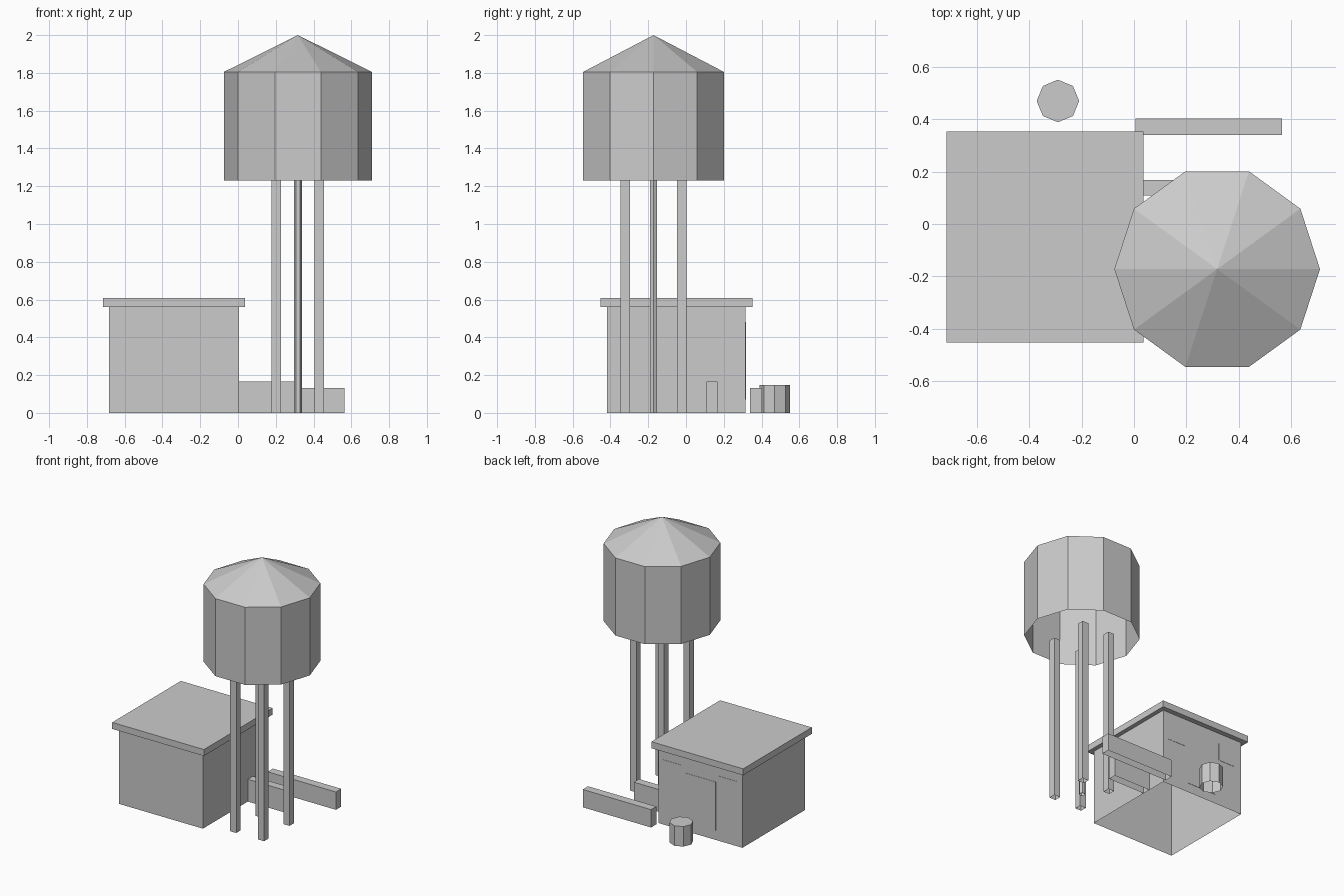
import bpy, bmesh, math

if "Cube" in bpy.data.objects:
    bpy.data.objects.remove(bpy.data.objects["Cube"])

grey = bpy.data.materials.new("plain_grey")
grey.diffuse_color = (0.6, 0.6, 0.6, 1)
grey.use_nodes = True
grey.node_tree.nodes["Principled BSDF"].inputs["Base Color"].default_value = grey.diffuse_color


def finish(name, bm):
    mesh = bpy.data.meshes.new(name)
    bm.to_mesh(mesh)
    bm.free()
    mesh.materials.append(grey)
    obj = bpy.data.objects.new(name, mesh)
    bpy.context.collection.objects.link(obj)
    return obj


def box(name, x, y, z, open_bottom=True):
    """Box from (min, max) ranges, optionally without its bottom face."""
    bm = bmesh.new()
    bmesh.ops.create_cube(bm, size=1)
    for v in bm.verts:
        v.co = [lo + (c + 0.5) * (hi - lo) for c, (lo, hi) in zip(v.co, (x, y, z))]
    if open_bottom:
        bm.normal_update()
        low = [f for f in bm.faces if f.normal.z < -0.5]
        bmesh.ops.delete(bm, geom=low, context='FACES_ONLY')
    return finish(name, bm)


def prism(name, cx, cy, r, z0, z1, sides, tip=None, cap=True):
    """Open-bottomed prism with a vertex on +x, topped by a cone or flat cap."""
    bm = bmesh.new()
    angles = [2 * math.pi * i / sides for i in range(sides)]
    low, high = [[bm.verts.new((cx + r * math.cos(a), cy + r * math.sin(a), z))
                  for a in angles] for z in (z0, z1)]
    apex = bm.verts.new((cx, cy, tip)) if tip else None
    for i in range(sides):
        j = (i + 1) % sides
        bm.faces.new((low[i], low[j], high[j], high[i]))
        if apex:
            bm.faces.new((high[i], high[j], apex))
    if cap and not apex:
        bm.faces.new(high)
    return finish(name, bm)


# Water tower: tank with conical roof, four legs and a central pipe
TX, TY, TANK_Z = 0.317, -0.172, 1.23
prism("tank", TX, TY, 0.392, TANK_Z, 1.805, 10, tip=2.0)
prism("pipe", TX, TY, 0.021, 0, TANK_Z, 6, cap=False)
for sx, side in ((-1, "left"), (1, "right")):
    for sy, end in ((-1, "front"), (1, "back")):
        x, y = TX + sx * 0.114, TY + sy * 0.149
        box(f"leg_{end}_{side}", (x - 0.025, x + 0.025),
            (y - 0.025, y + 0.025), (0, TANK_Z))

# House with an overhanging flat roof
BACK = 0.315
box("house", (-0.683, 0.005), (-0.418, BACK), (0, 0.56))
box("house_roof", (-0.715, 0.037), (-0.452, 0.352), (0.56, 0.608), False)

# Door and windows as thin plates on the back wall
for name, x0, x1, z0, z1 in (("door", -0.465, -0.213, 0.07, 0.43),
                             ("window_left", -0.635, -0.485, 0.35, 0.48),
                             ("window_right", -0.185, -0.035, 0.35, 0.48)):
    box(name, (x0, x1), (BACK, BACK + 0.002), (z0, z1), False)

# Low garden walls and a barrel
box("short_wall", (0.005, 0.31), (0.108, 0.168), (0, 0.165))
box("long_wall", (0.005, 0.565), (0.34, 0.402), (0, 0.132))
prism("barrel", -0.29, 0.469, 0.081, 0, 0.148, 8)
